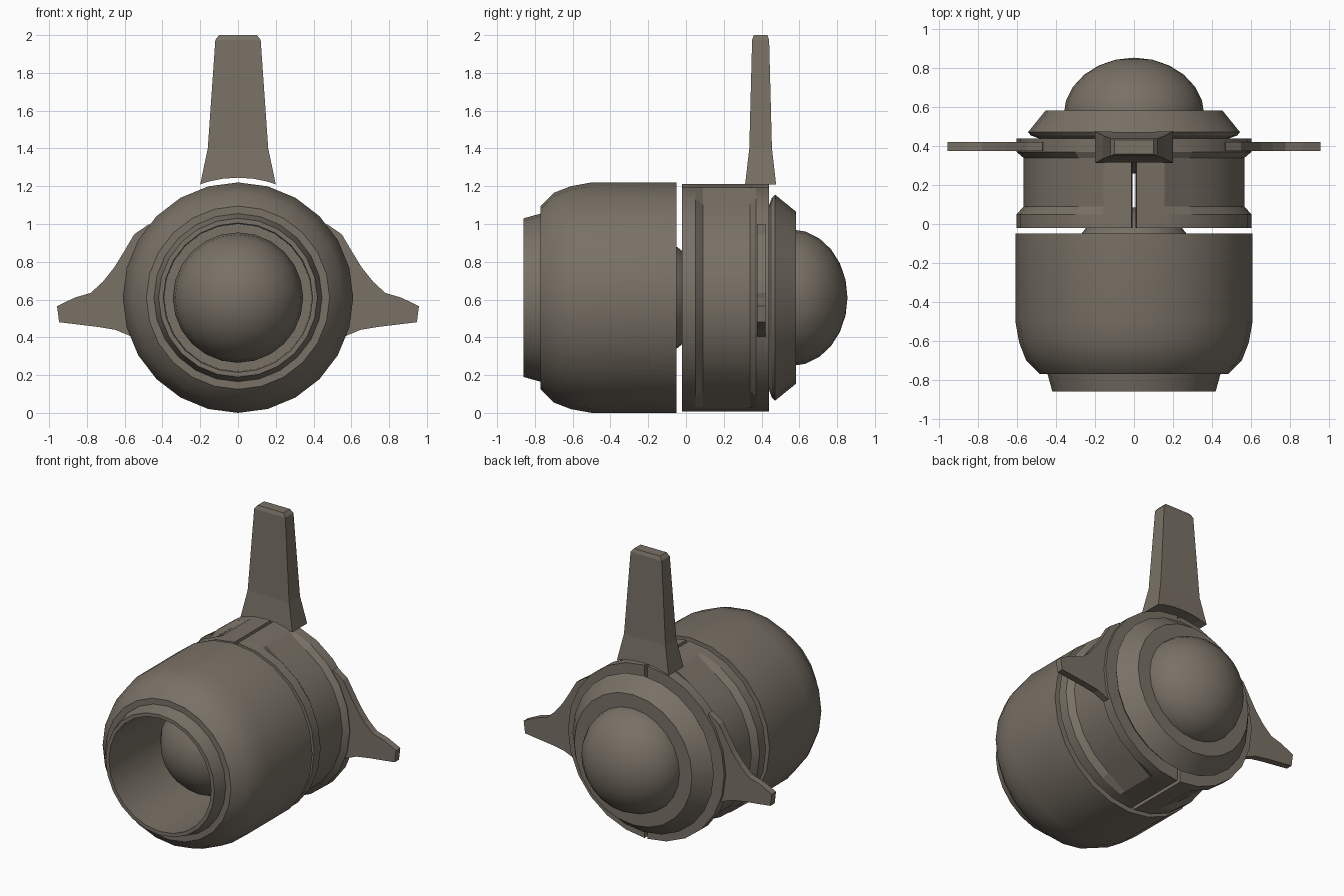
import bpy, bmesh, math
from mathutils import Vector

if "Cube" in bpy.data.objects:
    bpy.data.objects.remove(bpy.data.objects["Cube"])

CZ = 0.61          # height of the main axis
SEGS = 24

metal = bpy.data.materials.new("warm_grey_metal")
metal.diffuse_color = (0.19, 0.165, 0.132, 1)
metal.use_nodes = True
metal.node_tree.nodes["Principled BSDF"].inputs["Base Color"].default_value = metal.diffuse_color


def finish(name, bm, smooth=None):
    bmesh.ops.recalc_face_normals(bm, faces=bm.faces)
    mesh = bpy.data.meshes.new(name)
    bm.to_mesh(mesh)
    bm.free()
    mesh.materials.append(metal)
    ob = bpy.data.objects.new(name, mesh)
    bpy.context.collection.objects.link(ob)
    if smooth:
        bpy.ops.object.select_all(action='DESELECT')
        bpy.context.view_layer.objects.active = ob
        ob.select_set(True)
        bpy.ops.object.shade_smooth_by_angle(angle=math.radians(smooth))
    return ob


def sweep(name, profile, angles, full=True, smooth=32):
    """Turn a closed (radius, y) loop about the main axis; angle 0 is up."""
    bm = bmesh.new()
    rings = []
    for a in angles:
        rings.append([bm.verts.new((r * math.sin(a), y, CZ + r * math.cos(a)))
                      for r, y in profile(a)])
    count = len(rings)
    for i in range(count if full else count - 1):
        p, q = rings[i], rings[(i + 1) % count]
        for j in range(len(p)):
            k = (j + 1) % len(p)
            bm.faces.new((p[j], p[k], q[k], q[j]))
    if not full:
        bm.faces.new(rings[0])
        bm.faces.new(rings[-1])
    return finish(name, bm, smooth)


def ball(name, y, radius, half_length):
    bm = bmesh.new()
    bmesh.ops.create_uvsphere(bm, u_segments=SEGS, v_segments=12, radius=1)
    for v in bm.verts:
        x, h, d = v.co
        v.co = (x * radius, y + d * half_length, CZ + h * radius)
    return finish(name, bm, 60)


circle = [2 * math.pi * i / SEGS for i in range(SEGS)]

# Hollow hood with rounded shoulder and front lip
hood = [(.395, -.86), (.42, -.86), (.445, -.77), (.485, -.77), (.555, -.70),
        (.59, -.61), (.61, -.50), (.61, -.05), (.27, -.05), (.27, -.08), (.39, -.08)]
sweep("hood", lambda a: hood, circle, smooth=35)

# Balls inside the hood and at the back
ball("front_ball", -.26, .345, .345)
ball("rear_dome", .557, .362, .298)


# Collar in two halves, with a groove that fades out at top and bottom
def collar(a):
    s = abs(math.degrees(math.asin(max(-1, min(1, math.sin(a))))))
    depth = .035 * max(0, min(1, (s - 15) / 15))
    R = .603
    return [(.38, -.02), (R, -.02), (R, .05), (R - depth, .09),
            (R - depth, .34), (R, .37), (R, .44), (.38, .44)]


gap = .012 / .6
half = [gap] + [math.radians(15 * i) for i in range(1, 12)] + [math.pi - gap]
for side, sign in (("right", 1), ("left", -1)):
    sweep("collar_" + side, collar, [sign * a for a in half], full=False, smooth=18)

# Bevelled flange behind the collar
flange = [(.34, .44), (.49, .44), (.53, .455), (.545, .472), (.455, .583), (.34, .583)]
sweep("rear_flange", lambda a: flange, circle, smooth=25)

# Flat side fins
fin = [(.47, 1.0), (.55, .945), (.60, .86), (.655, .77), (.715, .695), (.78, .635),
       (.865, .61), (.958, .565), (.947, .48), (.74, .455), (.65, .44), (.565, .405),
       (.45, .50), (.45, .85)]
for side, sign in (("right", 1), ("left", -1)):
    bm = bmesh.new()
    base = bm.faces.new([bm.verts.new((sign * x, .375, z)) for x, z in fin])
    new = bmesh.ops.extrude_face_region(bm, geom=[base])["geom"]
    for v in new:
        if isinstance(v, bmesh.types.BMVert):
            v.co.y = .422
    finish("side_fin_" + side, bm)

# Tall tapering top fin with an arched underside
FY = .395
arch = [(-.20, 1.21), (-.15, 1.226), (-.08, 1.24), (0, 1.245),
        (.08, 1.24), (.15, 1.226), (.20, 1.21)]
outline = arch + [(.16, 1.40), (.12, 1.975), (.10, 2.0),
                  (-.10, 2.0), (-.12, 1.975), (-.16, 1.40)]


def half_depth(z):
    if z < 1.4:
        return .082 - .022 * max(0, z - 1.21) / .19
    if z > 1.99:
        return .036
    return .06 - .015 * (z - 1.4) / .575


bm = bmesh.new()
loops = [[bm.verts.new((x, FY + s * half_depth(z), z)) for x, z in outline] for s in (-1, 1)]
n = len(outline)
for i in range(n):
    j = (i + 1) % n
    bm.faces.new((loops[0][i], loops[0][j], loops[1][j], loops[1][i]))
for lp in loops:
    bm.faces.new(lp[:7] + [lp[7], lp[12]])       # flared foot
    bm.faces.new([lp[7], lp[8], lp[11], lp[12]])  # blade
    bm.faces.new([lp[8], lp[9], lp[10], lp[11]])  # rounded tip
finish("top_fin", bm)
